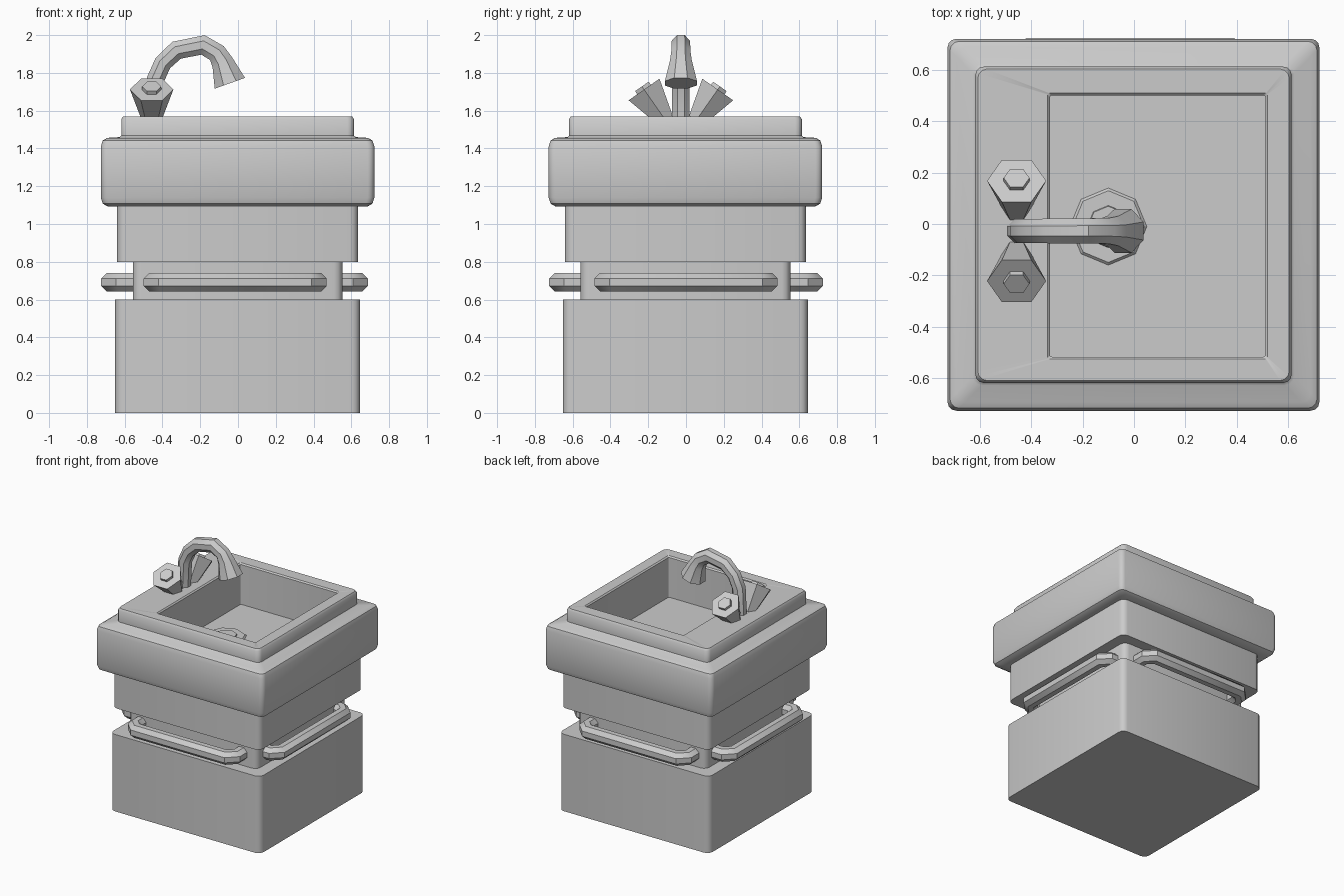
import bpy, bmesh, math
from mathutils import Vector, Matrix

if "Cube" in bpy.data.objects:
    bpy.data.objects.remove(bpy.data.objects["Cube"])


def finish(name, bm, angle=40):
    bmesh.ops.recalc_face_normals(bm, faces=bm.faces)
    me = bpy.data.meshes.new(name)
    bm.to_mesh(me)
    bm.free()
    ob = bpy.data.objects.new(name, me)
    bpy.context.collection.objects.link(ob)
    bpy.ops.object.select_all(action='DESELECT')
    ob.select_set(True)
    bpy.context.view_layer.objects.active = ob
    bpy.ops.object.shade_smooth_by_angle(angle=math.radians(angle))
    return ob


def skin(name, rings):
    """Bridge a list of point rings and cap both ends."""
    bm = bmesh.new()
    loops = [[bm.verts.new(p) for p in ring] for ring in rings]
    n = len(loops[0])
    for a, b in zip(loops, loops[1:]):
        for i in range(n):
            j = (i + 1) % n
            bm.faces.new((a[i], a[j], b[j], b[i]))
    bm.faces.new(loops[0])
    bm.faces.new(loops[-1])
    return finish(name, bm)


def rounded_rect(hx, hy, z, r, cx=-0.002, cy=-0.003, seg=3):
    pts = []
    for k, (sx, sy) in enumerate(((1, 1), (-1, 1), (-1, -1), (1, -1))):
        for i in range(seg + 1):
            a = math.pi / 2 * (k + i / seg)
            pts.append((cx + sx * (hx - r) + r * math.cos(a),
                        cy + sy * (hy - r) + r * math.sin(a), z))
    return pts


def tube(name, path, normal, sides=8):
    """Sweep a polygon along a planar path of (point, radius)."""
    normal = Vector(normal)
    pts = [Vector(p) for p, _ in path]
    rings = []
    for i, (_, r) in enumerate(path):
        t0 = (pts[i] - pts[max(i - 1, 0)]).normalized()
        t1 = (pts[min(i + 1, len(pts) - 1)] - pts[i]).normalized()
        t = (t0 + t1).normalized()
        mitre = 1 / max(t.dot(t1 if t1.length else t0), 0.5)
        side = normal.cross(t).normalized() * mitre
        ring = []
        for k in range(sides):
            a = 2 * math.pi * (k + 0.5) / sides
            ring.append(pts[i] + r / math.cos(math.pi / sides) * (math.cos(a) * side + math.sin(a) * normal))
        rings.append(ring)
    return skin(name, rings)


# Pedestal blocks
for name, h, z0, z1 in (("base", 0.648, 0, 0.6),
                        ("neck", 0.555, 0.58, 0.82),
                        ("upper_body", 0.638, 0.8, 1.12)):
    skin(name, [rounded_rect(h, h, z, 0.045) for z in (z0, z1)])

# Countertop with raised rim and recessed basin
profile = [(0.64, 1.092), (0.69, 1.094), (0.714, 1.108), (0.724, 1.14), (0.724, 1.41),
           (0.714, 1.442), (0.69, 1.456), (0.625, 1.46), (0.616, 1.468),
           (0.616, 1.555), (0.606, 1.57)]
rings = [rounded_rect(h, h, z, 0.035) for h, z in profile]
for inset, z in ((-0.005, 1.57), (0.004, 1.56), (0.004, 1.25)):
    rings.append(rounded_rect(0.423 - inset, 0.513 - inset, z, 0.008, 0.092, -0.008))
skin("countertop_basin", rings)


# Drain rings on the basin floor
def prism(name, sides, r1, r2, depth, matrix):
    bm = bmesh.new()
    bmesh.ops.create_cone(bm, cap_ends=True, segments=sides, radius1=r1, radius2=r2,
                          depth=depth, matrix=matrix)
    return finish(name, bm, 30)


for name, r, h in (("drain_flange", 0.15, 0.01), ("drain_plug", 0.085, 0.02)):
    prism(name, 8, r, r * 0.93, h, Matrix.Translation((-0.1, -0.01, 1.25 + h / 2)))

# Arched spout with a flared mouth
MID = -0.027
spout = [(-0.447, 1.55, 0.046), (-0.437, 1.765, 0.046), (-0.398, 1.852, 0.046),
         (-0.325, 1.92, 0.048), (-0.185, 1.948, 0.049), (-0.112, 1.905, 0.05),
         (-0.082, 1.855, 0.058), (-0.043, 1.745, 0.085)]
tube("spout", [((x, MID, z), r) for x, z, r in spout], (0, 1, 0))

# Pair of tilted hexagonal tap knobs with small caps
for side, label in ((1, "back"), (-1, "front")):
    tilt = Matrix.Rotation(math.radians(-35 * side), 4, 'X')
    frame = (Matrix.Translation((-0.457, MID + side * 0.195, 1.712)) @ tilt
             @ Matrix.Rotation(math.pi / 2, 4, 'Z'))
    prism(label + "_tap_knob", 6, 0.052, 0.115, 0.2, frame @ Matrix.Translation((0, 0, -0.1)))
    prism(label + "_tap_cap", 6, 0.052, 0.05, 0.03, frame @ Matrix.Translation((0, 0, 0.005)))

# Towel rails, one on each side of the neck
rail = [(-0.435, -0.53), (-0.435, -0.625), (-0.385, -0.675),
        (0.385, -0.675), (0.435, -0.625), (0.435, -0.53)]
for i, label in enumerate(("front", "right", "back", "left")):
    rot = Matrix.Rotation(math.pi / 2 * i, 3, 'Z')
    shift = Vector(((-0.015, 0, 0), (-0.037, 0, 0), (-0.015, 0, 0), (0, 0, 0))[i])
    tube(label + "_rail", [(rot @ Vector((x, y, 0.692)) + shift, 0.049) for x, y in rail], (0, 0, 1))
